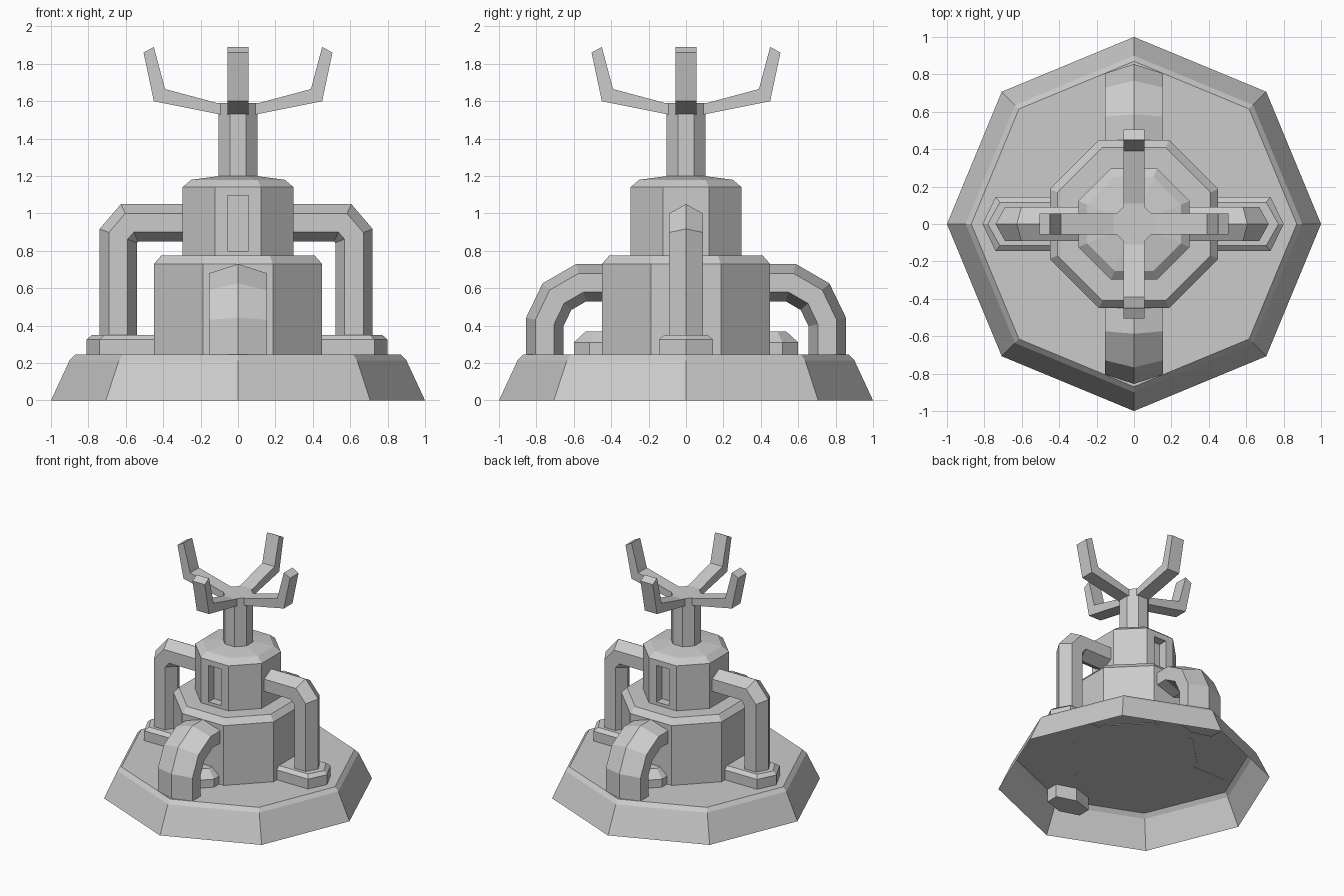
import bpy, bmesh
from math import cos, sin, pi, radians
from mathutils import Vector, Matrix

if "Cube" in bpy.data.objects:
    bpy.data.objects.remove(bpy.data.objects["Cube"])

grey = bpy.data.materials.new("plain grey")
grey.use_nodes = True
colour = (0.6, 0.6, 0.6, 1)
grey.diffuse_color = colour
grey.node_tree.nodes["Principled BSDF"].inputs["Base Color"].default_value = colour


def finish(bm, name, turn=0, shift=(0, 0, 0)):
    """Turn the mesh about z, shift it and make it an object."""
    bmesh.ops.recalc_face_normals(bm, faces=bm.faces)
    bm.transform(Matrix.Translation(shift) @ Matrix.Rotation(radians(turn), 4, "Z"))
    mesh = bpy.data.meshes.new(name)
    bm.to_mesh(mesh)
    bm.free()
    mesh.materials.append(grey)
    obj = bpy.data.objects.new(name, mesh)
    bpy.context.collection.objects.link(obj)
    return obj


def loft(rings, cap_start=True, cap_end=True):
    """Join closed rings of points with quads."""
    bm = bmesh.new()
    rows = [[bm.verts.new(p) for p in ring] for ring in rings]
    n = len(rows[0])
    for a, b in zip(rows, rows[1:]):
        for i in range(n):
            j = (i + 1) % n
            bm.faces.new((a[i], a[j], b[j], b[i]))
    if cap_start:
        bm.faces.new(rows[0][::-1])
    if cap_end:
        bm.faces.new(rows[-1])
    return bm


def octagon_rings(profile, flat_front=True):
    """Octagon rings; the radius reaches the flats when one faces the front."""
    start = pi / 8 if flat_front else 0
    grow = 1 / cos(pi / 8) if flat_front else 1
    return [[(r * grow * cos(start + i * pi / 4), r * grow * sin(start + i * pi / 4), z)
             for i in range(8)] for r, z in profile]


def hex_pipe(path, radius, half_width):
    """Six-sided pipe along a path in the x-z plane, with mitred joints."""
    pts = [Vector(p) for p in path]
    dirs = [(b - a).normalized() for a, b in zip(pts, pts[1:])]
    rings = []
    for i, p in enumerate(pts):
        before, after = dirs[max(i - 1, 0)], dirs[min(i, len(dirs) - 1)]
        mid = (before + after).normalized()
        out = Vector((-mid.y, mid.x)) * radius / mid.dot(after)
        ring = []
        for k in range(6):
            q = p + out * cos(k * pi / 3)
            side = half_width * sin(k * pi / 3) / sin(pi / 3)
            ring.append((q.x, side, q.y))
        rings.append(ring)
    return loft(rings)


# Hollow base, open underneath
finish(loft(octagon_rings([(1, 0), (0.9, 0.215), (0.87, 0.245)], False), False), "base")

# Lower tank
finish(loft(octagon_rings([(0.45, 0.24), (0.45, 0.73), (0.41, 0.775)])), "lower_tank")

# Upper tank with a recessed slot in its front and back
bm = loft(octagon_rings([(0.298, 0.77), (0.298, 1.14), (0.25, 1.18), (0.1, 1.2)]))
bmesh.ops.recalc_face_normals(bm, faces=bm.faces)
for face in [f for f in bm.faces if abs(f.normal.y) > 0.99]:
    inward = -face.normal * 0.07
    bmesh.ops.inset_individual(bm, faces=[face], thickness=0.04)
    for v in face.verts:
        v.co.x = 0.055 if v.co.x > 0 else -0.055
        v.co.z = 1.095 if v.co.z > 0.95 else 0.8
    slot = bmesh.ops.extrude_discrete_faces(bm, faces=[face])["faces"][0]
    bmesh.ops.translate(bm, verts=slot.verts, vec=inward)
finish(bm, "upper_tank")

# Tall side pipes standing on long pointed feet
tall_path = [(0.25, 0.95), (0.56, 0.95), (0.62, 0.88), (0.62, 0.3)]
foot_plan = [(0.4, -0.145), (0.73, -0.145), (0.8, 0), (0.73, 0.145), (0.4, 0.145)]
for side, turn, shift in (("left", 0, 0), ("right", 180, -0.02)):
    finish(hex_pipe(tall_path, 0.1, 0.09), side + "_tall_pipe", turn, (shift, 0, 0))
    top = [(0.4 + (x - 0.4) * 0.93, y * 0.8, 0.35) for x, y in foot_plan]
    rings = [[(x, y, z) for x, y in foot_plan] for z in (0.24, 0.325)] + [top]
    finish(loft(rings), side + "_pipe_foot", turn, (shift / 2, 0, 0))

# Wide arched pipes at front and back, with a small cap under each
arch_path = [(0.4, 0.63), (0.56, 0.63), (0.69, 0.555), (0.755, 0.42), (0.755, 0.14)]
cap_profile = [(0.145, 0.24), (0.145, 0.31), (0.08, 0.37)]
for side, turn, y in (("front", -90, -0.455), ("back", 90, 0.455)):
    finish(hex_pipe(arch_path, 0.1, 0.155), side + "_arched_pipe", turn)
    finish(loft(octagon_rings(cap_profile)), side + "_cap", 0, (0, y, 0))

# Mast
finish(loft(octagon_rings([(0.105, 1.18), (0.105, 1.59)])), "mast")

# Four bent arms spreading from the mast
arm_profile = [(0.02, 1.53), (0.1, 1.53), (0.45, 1.6), (0.505, 1.86),
               (0.45, 1.89), (0.39, 1.665), (0.11, 1.59), (0.02, 1.59)]
for i, side in enumerate(("left", "back", "right", "front")):
    arm = loft([[(x, y, z) for x, z in arm_profile] for y in (-0.055, 0.055)])
    finish(arm, side + "_arm", i * 90)
